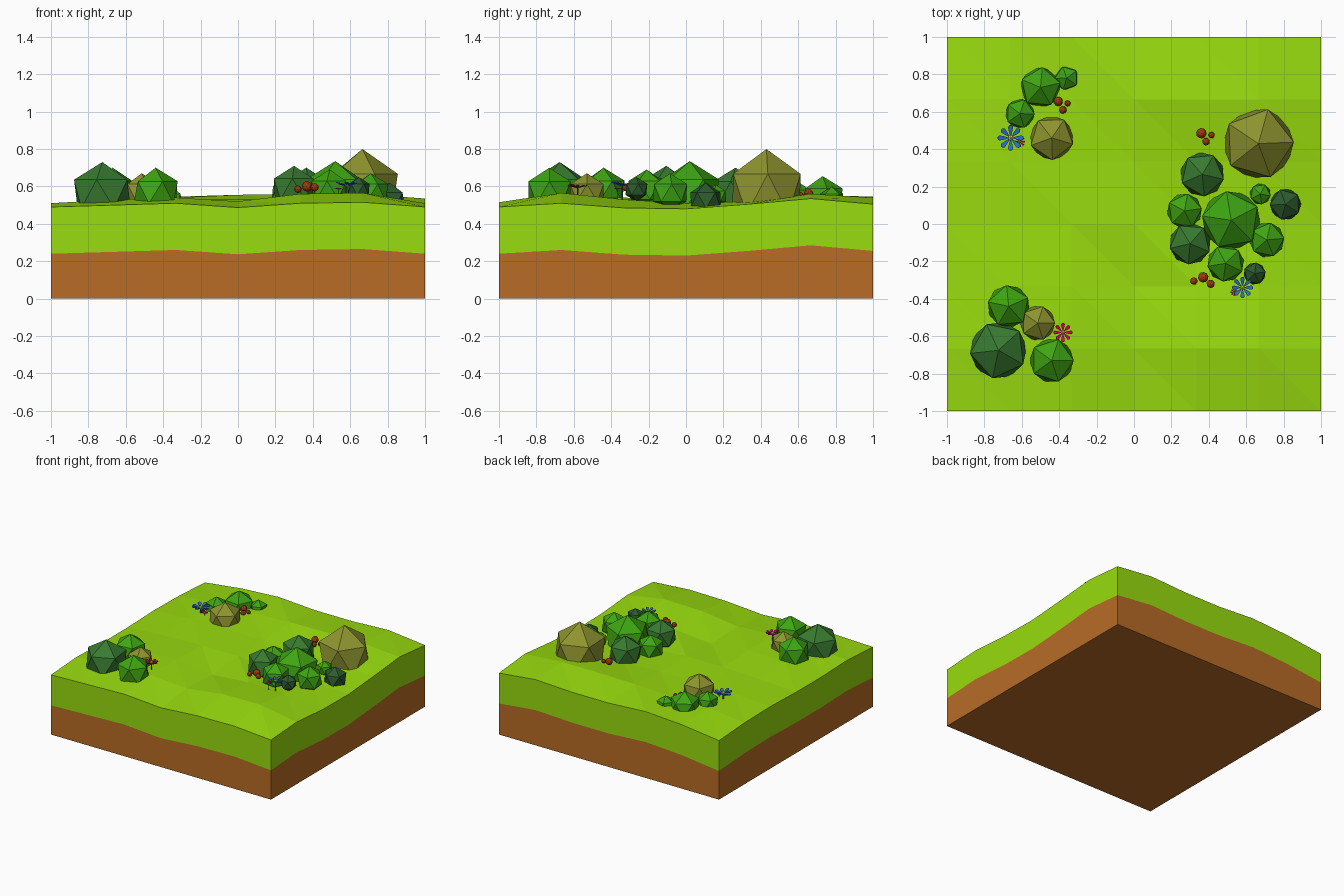
import bpy, bmesh, math, random
from mathutils import Matrix, Vector

if "Cube" in bpy.data.objects:
    bpy.data.objects.remove(bpy.data.objects["Cube"])

random.seed(4)


def mat(name, r, g, b):
    m = bpy.data.materials.new(name)
    lin = [(c / 255 / 12.92) if c < 11 else ((c / 255 + 0.055) / 1.055) ** 2.4 for c in (r, g, b)]
    m.diffuse_color = (*lin, 1)
    m.use_nodes = True
    m.node_tree.nodes["Principled BSDF"].inputs["Base Color"].default_value = m.diffuse_color
    return m


GRASS = mat("grass", 153, 220, 14)
DIRT = mat("dirt", 184, 108, 38)
GREEN = mat("leaf_green", 62, 165, 18)
DARK = mat("leaf_dark", 56, 122, 48)
DEEP = mat("leaf_deep", 44, 92, 46)
OLIVE = mat("leaf_olive", 142, 148, 46)
RED = mat("berry_red", 160, 58, 16)
BLUE = mat("petal_blue", 38, 115, 205)
PINK = mat("petal_pink", 205, 12, 85)
YELLOW = mat("flower_centre", 240, 215, 110)


def make(name, verts, faces, *mats):
    me = bpy.data.meshes.new(name)
    me.from_pydata(verts, [], faces)
    bm = bmesh.new()
    bm.from_mesh(me)
    bmesh.ops.recalc_face_normals(bm, faces=bm.faces)
    bm.to_mesh(me)
    bm.free()
    for m in mats:
        me.materials.append(m)
    ob = bpy.data.objects.new(name, me)
    bpy.context.collection.objects.link(ob)
    return ob


def ball(name, x, y, z, r, m, sub=1, zs=1.0):
    me = bpy.data.meshes.new(name)
    bm = bmesh.new()
    bmesh.ops.create_icosphere(bm, subdivisions=sub, radius=r)
    bm.transform(Matrix.Translation((x, y, z)) @ Matrix.Rotation(random.uniform(0, 6.28), 4, 'Z')
                 @ Matrix.Diagonal((1, 1, zs, 1)))
    bm.to_mesh(me)
    bm.free()
    me.materials.append(m)
    ob = bpy.data.objects.new(name, me)
    bpy.context.collection.objects.link(ob)


# terrain heights on a 7 x 7 grid, rows from front to back
H = [[.49, .50, .51, .487, .51, .515, .49],
     [.51, .53, .54, .52, .56, .565, .51],
     [.50, .53, .54, .505, .53, .53, .485],
     [.50, .52, .53, .53, .505, .51, .48],
     [.51, .53, .53, .53, .515, .52, .505],
     [.505, .535, .54, .555, .56, .56, .535],
     [.485, .525, .545, .525, .525, .54, .505]]
N = 7
top = [(-1 + i / 3, -1 + j / 3, H[j][i]) for j in range(N) for i in range(N)]
rim = ([i for i in range(N)] + [j * N + 6 for j in range(1, N)]
       + [42 + i for i in range(5, -1, -1)] + [j * N for j in range(5, 0, -1)])
n = len(rim)
seam = [(top[k][0], top[k][1], top[k][2] - 0.25) for k in rim]

# grass layer: faceted top and a skirt
faces = []
for j in range(N - 1):
    for i in range(N - 1):
        a = j * N + i
        faces += [(a, a + 1, a + N), (a + 1, a + N + 1, a + N)]
for k in range(n):
    q = (k + 1) % n
    faces.append((rim[k], N * N + k, N * N + q, rim[q]))
make("grass_layer", top + seam, faces, GRASS)

# dirt layer: sides and flat bottom
base = [(x, y, 0) for x, y, z in seam]
faces = [(k, (k + 1) % n, n + (k + 1) % n, n + k) for k in range(n)]
faces.append(tuple(range(2 * n - 1, n - 1, -1)))
dirt = make("dirt_layer", seam + base, faces, DIRT)
if dirt.data.polygons[0].normal.y > 0:
    dirt.data.flip_normals()

# bushes: x, y, outline radius, top height, material
bushes = [(-.50, .73, .11, .655, GREEN), (-.36, .78, .065, .60, GREEN), (-.61, .59, .08, .63, GREEN),
          (-.44, .46, .12, .68, OLIVE),
          (-.67, -.44, .115, .70, GREEN), (-.515, -.53, .095, .67, OLIVE),
          (-.725, -.675, .155, .73, DARK), (-.44, -.73, .12, .70, GREEN),
          (.365, .265, .12, .70, DARK), (.27, .07, .095, .66, GREEN), (.30, -.105, .113, .71, DARK),
          (.52, .02, .16, .735, GREEN), (.675, .16, .057, .61, GREEN), (.81, .105, .085, .62, DEEP),
          (.71, -.085, .095, .67, GREEN), (.49, -.21, .1, .69, GREEN), (.645, -.265, .06, .65, DEEP)]
for x, y, r, t, m in bushes:
    r /= 0.91
    ball("bush", x, y, t - r, r, m)
ball("large_bush", .665, .43, .56, .212, OLIVE, 1, 1.13)

# berries
for x, y, z, r in [(-.405, .655, .56, .025), (-.355, .645, .55, .016), (-.38, .61, .55, .02),
                   (.36, .485, .575, .028), (.415, .475, .56, .017), (.385, .44, .56, .02),
                   (.37, -.285, .60, .028), (.32, -.305, .585, .02), (.41, -.32, .595, .022)]:
    ball("berry", x, y, z, r, RED, 2)


# flowers: cupped petals, round centre and thin stem
def flower(x, y, z, r, m, petals=8):
    v, f = [], []
    for p in range(petals):
        rot = Matrix.Rotation(2 * math.pi * p / petals, 3, 'Z')
        b = len(v)
        for u, w in [(.1, 0), (.5, -.13), (.85, -.2), (1, -.08), (1, .08), (.85, .2), (.5, .13)]:
            v.append(rot @ Vector((u * r, w * r, .25 * r * u)) + Vector((x, y, z)))
        f.append(tuple(range(b, b + 7)))
    ob = make("flower_petals", v, f, m)
    s = ob.modifiers.new("thick", 'SOLIDIFY')
    s.thickness = r * .1
    ball("flower_centre", x, y, z + r * .1, r * .25, YELLOW)
    bpy.ops.mesh.primitive_cone_add(vertices=5, radius1=r * .08, radius2=r * .08, depth=.1,
                                    location=(x, y, z - .05))
    bpy.context.object.name = "flower_stem"
    bpy.context.object.data.materials.append(DEEP)


flower(-.66, .46, .57, .068, BLUE)
flower(-.61, .44, .555, .027, PINK)
flower(.58, -.34, .605, .056, BLUE)
flower(.535, -.365, .585, .02, PINK)
flower(-.38, -.58, .595, .05, PINK)
